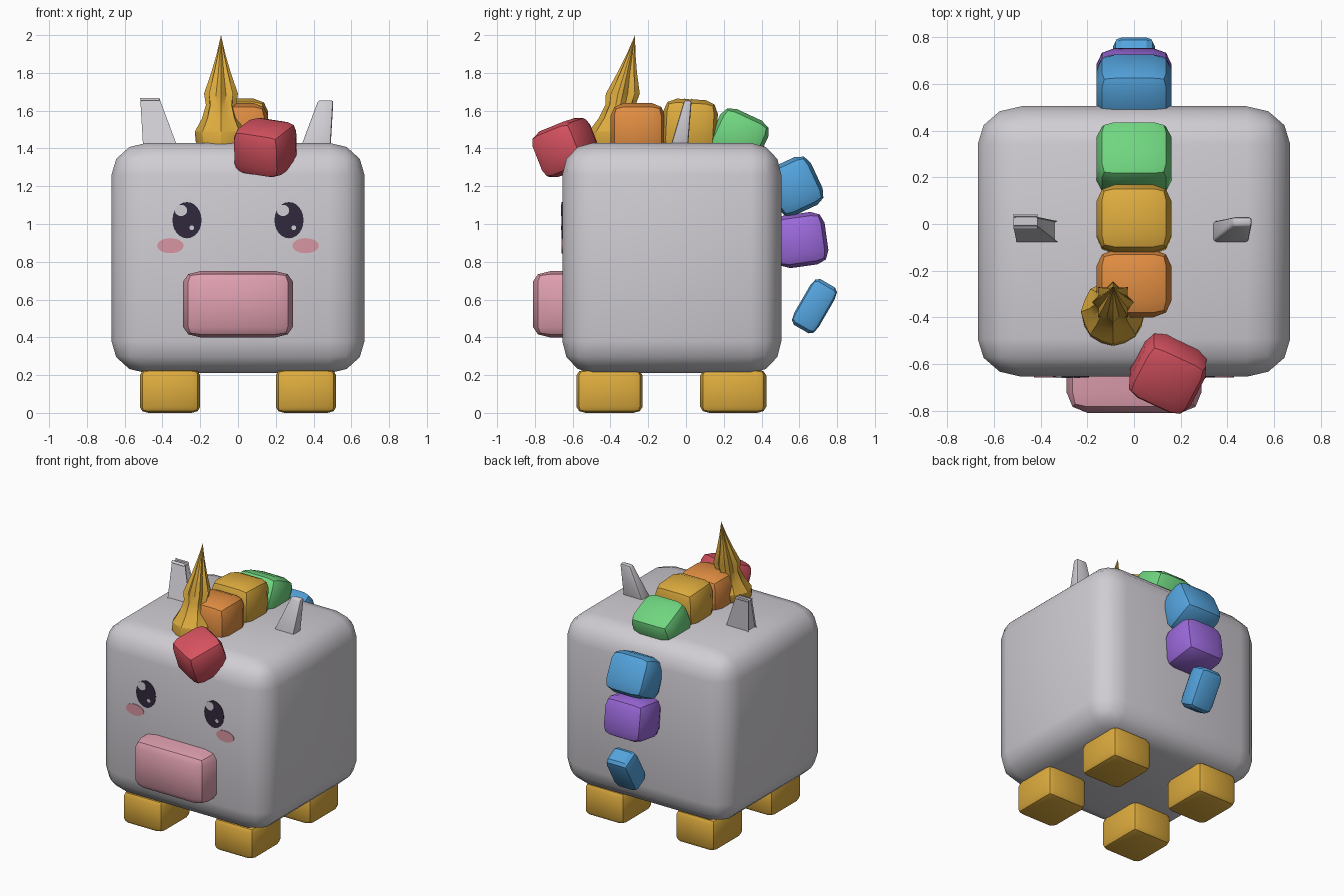
import bpy, bmesh, math
from mathutils import Vector, Euler

old = bpy.data.objects.get("Cube")
if old:
    bpy.data.objects.remove(old, do_unlink=True)


def material(name, rgb):
    """Flat material from an sRGB colour, stored as linear values."""
    lin = [((c / 255 + 0.055) / 1.055) ** 2.4 for c in rgb]
    m = bpy.data.materials.new(name)
    m.use_nodes = True
    m.diffuse_color = (*lin, 1)
    m.node_tree.nodes["Principled BSDF"].inputs["Base Color"].default_value = (*lin, 1)
    return m


GREY = material("pale grey", (208, 205, 211))
GOLD = material("gold", (222, 172, 62))
PINK = material("muzzle pink", (222, 158, 174))
BLUSH = material("blush pink", (216, 150, 162))
DARK = material("eye dark", (48, 40, 60))
RED = material("red", (214, 82, 96))
ORANGE = material("orange", (226, 142, 66))
GREEN = material("green", (112, 214, 128))
BLUE = material("blue", (84, 164, 222))
PURPLE = material("purple", (156, 106, 220))


def finish(name, bm, mat, angle=30):
    bmesh.ops.recalc_face_normals(bm, faces=bm.faces)
    me = bpy.data.meshes.new(name)
    bm.to_mesh(me)
    bm.free()
    me.materials.append(mat)
    ob = bpy.data.objects.new(name, me)
    bpy.context.collection.objects.link(ob)
    bpy.ops.object.select_all(action='DESELECT')
    ob.select_set(True)
    bpy.context.view_layer.objects.active = ob
    bpy.ops.object.shade_smooth_by_angle(angle=math.radians(angle))
    return ob


def block(name, mat, centre, size, round_off, rot=(0, 0, 0), segments=2, angle=30):
    """Rounded box: a bevelled unit cube, stretched, turned and placed."""
    bm = bmesh.new()
    bmesh.ops.create_cube(bm, size=1)
    bmesh.ops.bevel(bm, geom=bm.edges[:], offset=round_off, segments=segments,
                    profile=0.5, affect='EDGES', clamp_overlap=True)
    bmesh.ops.scale(bm, vec=size, verts=bm.verts)
    turn = Euler([math.radians(a) for a in rot]).to_matrix()
    bmesh.ops.rotate(bm, cent=(0, 0, 0), matrix=turn, verts=bm.verts)
    bmesh.ops.translate(bm, vec=centre, verts=bm.verts)
    return finish(name, bm, mat, angle)


def disc(name, mat, x, z, rx, rz, lift):
    """Thin oval plate on the front of the body."""
    bm = bmesh.new()
    bmesh.ops.create_cone(bm, cap_ends=True, segments=24, radius1=1, radius2=1, depth=0.006)
    bmesh.ops.scale(bm, vec=(rx, rz, 1), verts=bm.verts)
    bmesh.ops.rotate(bm, cent=(0, 0, 0), matrix=Euler((math.pi / 2, 0, 0)).to_matrix(), verts=bm.verts)
    bmesh.ops.translate(bm, vec=(x, FRONT - lift, z), verts=bm.verts)
    return finish(name, bm, mat)


# Body and muzzle
FRONT = -0.655
block("body", GREY, (0, -0.075, 0.82), (1.34, 1.16, 1.22), 0.14, segments=3, angle=50)
block("muzzle", PINK, (0, -0.52, 0.575), (0.58, 0.58, 0.35), 0.155)

# Feet
for side, sx in (("left", 1), ("right", -1)):
    for end, y in (("front", -0.405), ("back", 0.25)):
        block(f"{side}_{end}_foot", GOLD, (sx * 0.36, y, 0.115), (0.32, 0.35, 0.23), 0.14)

# Mane blocks from forehead to back, then the tail
CUBE = (0.32, 0.29, 0.29)
block("mane_red", RED, (0.145, -0.635, 1.405), (0.29, 0.28, 0.26), 0.24, (20, 8, -25))
block("mane_orange", ORANGE, (0, -0.255, 1.495), CUBE, 0.24)
block("mane_yellow", GOLD, (0, 0.02, 1.515), CUBE, 0.24, (-3, 0, 0))
block("mane_green", GREEN, (0, 0.28, 1.46), (0.32, 0.28, 0.26), 0.24, (-25, 0, 0))
block("mane_blue", BLUE, (0, 0.575, 1.2), (0.32, 0.26, 0.28), 0.24, (25, 0, 0))
block("mane_purple", PURPLE, (0, 0.605, 0.915), (0.32, 0.28, 0.28), 0.24, (8, 0, 0))
block("tail", BLUE, (0, 0.68, 0.565), (0.18, 0.15, 0.28), 0.2, (-30, 0, 0))

# Fluted horn: rings of (height, radius, groove depth), leaning backwards
bm = bmesh.new()
SIDES = 16
rings = []
for z, r, groove in ((1.38, 0.11, 0), (1.44, 0.135, 0.02), (1.49, 0.138, 0.05), (1.56, 0.1, 0.14),
                     (1.63, 0.08, 0.2), (1.69, 0.09, 0.25), (1.8, 0.052, 0.28), (1.9, 0.023, 0.25)):
    ring = []
    for i in range(SIDES):
        a = 2 * math.pi * i / SIDES
        rad = r * (1 - groove * (i % 2))
        ring.append(bm.verts.new((-0.09 + rad * math.cos(a),
                                  -0.385 + 0.21 * (z - 1.45) + rad * math.sin(a), z)))
    rings.append(ring)
tip = bm.verts.new((-0.09, -0.27, 2.0))
for i in range(SIDES):
    j = (i + 1) % SIDES
    for low, high in zip(rings, rings[1:]):
        bm.faces.new((low[i], low[j], high[j], high[i]))
    bm.faces.new((rings[-1][i], rings[-1][j], tip))
bm.faces.new(rings[0])
finish("horn", bm, GOLD, 25)

# Ears: tapered wedges with softened edges
for side, sx in (("left", 1), ("right", -1)):
    bm = bmesh.new()
    bmesh.ops.create_cube(bm, size=1)
    for v in bm.verts:
        outer, rear, top = v.co.x > 0, v.co.y > 0, v.co.z > 0
        if top:
            x, y = (0.505 if outer else 0.425), (0.03 if rear else -0.01)
        else:
            x, y = (0.49 if outer else 0.33), (0.01 if rear else -0.085)
        v.co = Vector((sx * x, y, 1.655 if top else 1.4))
    bmesh.ops.bevel(bm, geom=bm.edges[:], offset=0.012, segments=2, profile=0.5, affect='EDGES')
    finish(f"{side}_ear", bm, GREY, 40)

# Eyes with highlights, and cheeks
for side, sx in (("left", 1), ("right", -1)):
    x = sx * 0.27
    disc(f"{side}_eye", DARK, x, 1.02, 0.077, 0.096, 0.001)
    disc(f"{side}_eye_highlight", GREY, x - 0.032, 1.072, 0.033, 0.03, 0.003)
    disc(f"{side}_eye_glint", GREY, x + 0.025, 0.98, 0.013, 0.013, 0.003)
    disc(f"{side}_cheek", BLUSH, sx * 0.358, 0.885, 0.07, 0.04, 0.001)
